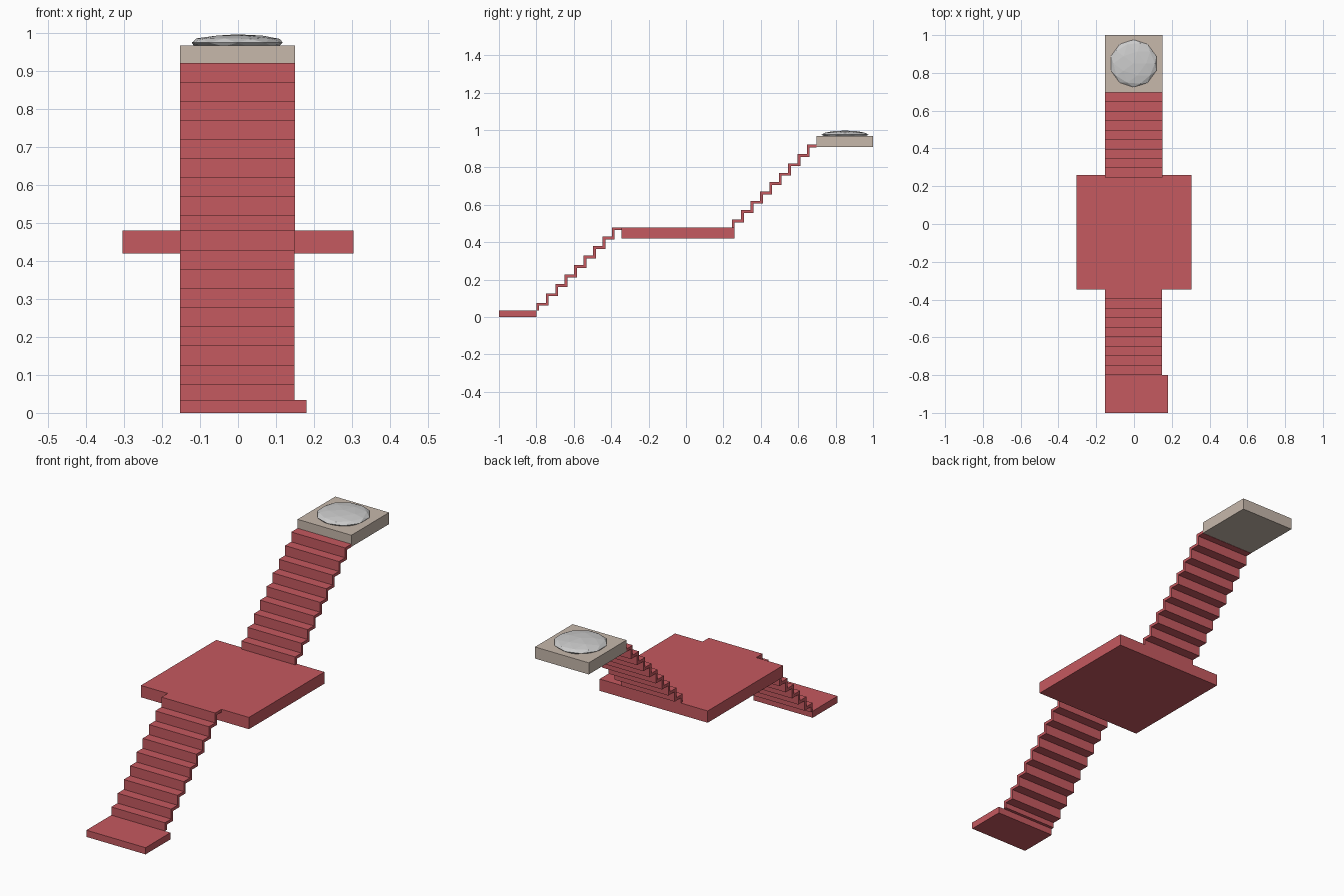
import bpy, bmesh

if "Cube" in bpy.data.objects:
    bpy.data.objects.remove(bpy.data.objects["Cube"])


def material(name, rgb):
    m = bpy.data.materials.new(name)
    m.diffuse_color = (*rgb, 1)
    m.use_nodes = True
    m.node_tree.nodes["Principled BSDF"].inputs["Base Color"].default_value = m.diffuse_color
    return m


red = material("red", (0.56, 0.10, 0.115))
tan = material("tan", (0.57, 0.48, 0.41))


def finish(name, bm, mat=None):
    bmesh.ops.recalc_face_normals(bm, faces=bm.faces)
    mesh = bpy.data.meshes.new(name)
    bm.to_mesh(mesh)
    bm.free()
    obj = bpy.data.objects.new(name, mesh)
    bpy.context.collection.objects.link(obj)
    if mat:
        mesh.materials.append(mat)
    return obj


def box(name, x, y, z, mat):
    bm = bmesh.new()
    bmesh.ops.create_cube(bm, size=1)
    for v in bm.verts:
        v.co = [r[0] if c < 0 else r[1] for c, r in zip(v.co, (x, y, z))]
    return finish(name, bm, mat)


def stairs(name, y0, z0, first_top, run, rise, x0, x1, n=9, t=0.015):
    """Thin folded ribbon of risers and treads, extruded across x."""
    upper, lower = [(y0, z0)], [(y0 + t, z0)]
    for i in range(n):
        y, z = y0 + run * i, first_top + rise * i
        end = y + run
        upper += [(y, z), (end, z)]
        lower += [(y + t, z - t), (end + (t if i < n - 1 else 0), z - t)]
    bm = bmesh.new()
    face = bm.faces.new([bm.verts.new((x0, y, z)) for y, z in upper + lower[::-1]])
    ext = bmesh.ops.extrude_face_region(bm, geom=[face])["geom"]
    verts = [g for g in ext if isinstance(g, bmesh.types.BMVert)]
    bmesh.ops.translate(bm, verts=verts, vec=(x1 - x0, 0, 0))
    return finish(name, bm, red)


# Landings from bottom to top
box("bottom_landing", (-0.153, 0.18), (-1, -0.8), (0, 0.034), red)
box("middle_landing", (-0.304, 0.304), (-0.346, 0.26), (0.42, 0.48), red)
box("top_landing", (-0.153, 0.15), (0.697, 1), (0.908, 0.967), tan)

# Two flights of nine steps
stairs("lower_stairs", -0.8, 0.034, 0.076, 0.0505, 0.0505, -0.153, 0.149)
stairs("upper_stairs", 0.245, 0.47, 0.521, 0.0502, 0.0501, -0.153, 0.15)

# Flattened faceted dome
bm = bmesh.new()
bmesh.ops.create_icosphere(bm, subdivisions=2, radius=1)
for v in bm.verts:
    v.co = (v.co.x * 0.126 - 0.002, v.co.y * 0.126 + 0.85, v.co.z * 0.022 + 0.975)
finish("dome", bm)
